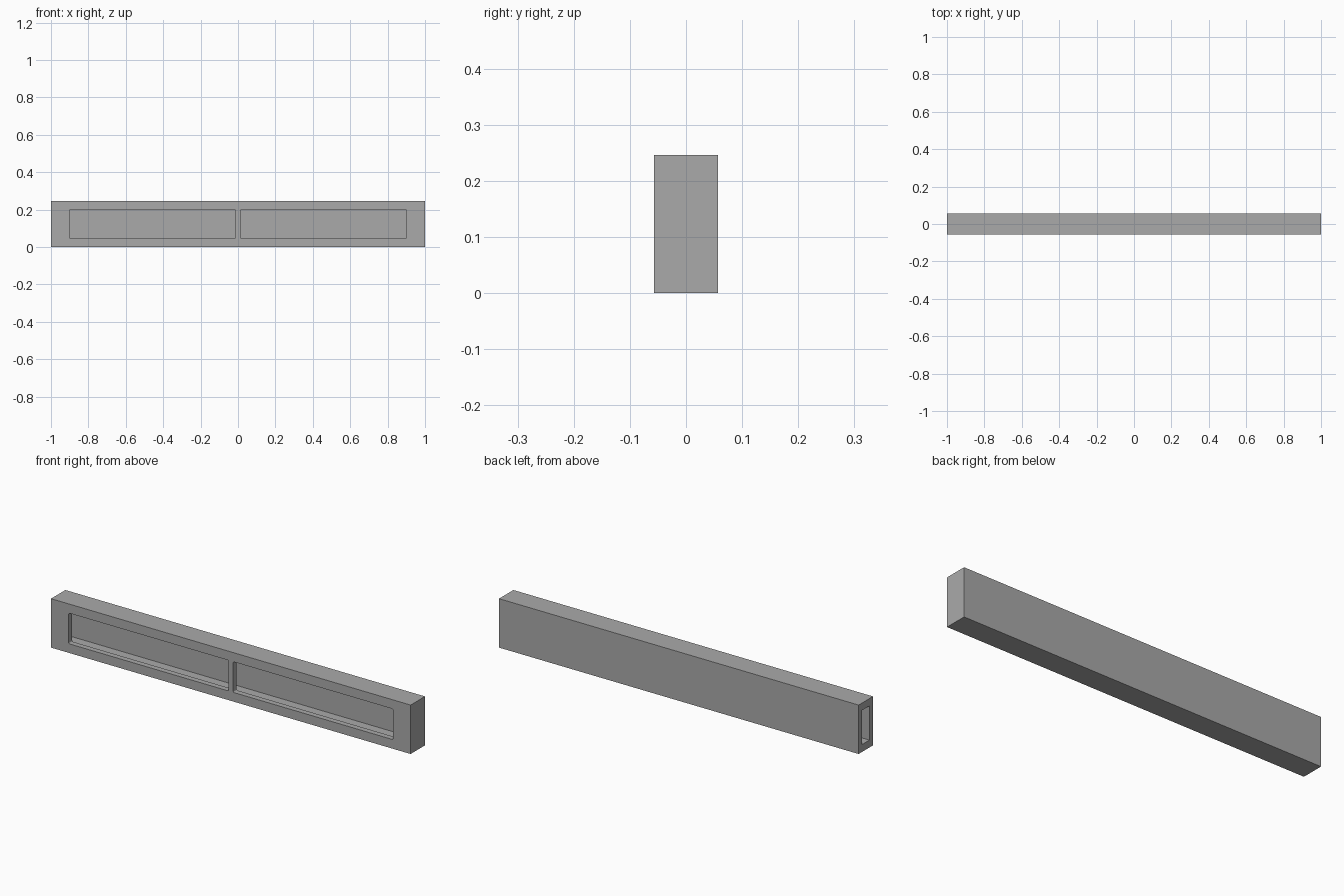
import bpy
import bmesh
from mathutils import Vector

cube = bpy.data.objects.get("Cube")
if cube:
    bpy.data.objects.remove(cube, do_unlink=True)

LENGTH, DEPTH, HEIGHT = 2.0, 0.114, 0.246
WALL = 0.028          # front, back and closed end
MID = HEIGHT / 2

# One plain grey for the whole housing
grey = bpy.data.materials.new("plain_grey")
grey.use_nodes = True
COLOUR = (0.40, 0.40, 0.40, 1)
grey.diffuse_color = COLOUR
grey.node_tree.nodes["Principled BSDF"].inputs["Base Color"].default_value = COLOUR


def box(name, low, high, round_y=0):
    """Box between two corners; round_y rounds the edges running along y."""
    low, high = Vector(low), Vector(high)
    bm = bmesh.new()
    bmesh.ops.create_cube(bm, size=1)
    bmesh.ops.scale(bm, vec=high - low, verts=bm.verts)
    bmesh.ops.translate(bm, vec=(low + high) / 2, verts=bm.verts)
    if round_y:
        edges = [e for e in bm.edges
                 if abs(e.verts[0].co.y - e.verts[1].co.y) > 0.001]
        bmesh.ops.bevel(bm, geom=edges, offset=round_y, segments=3,
                        profile=0.5, affect='EDGES')
    mesh = bpy.data.meshes.new(name)
    bm.to_mesh(mesh)
    bm.free()
    mesh.materials.append(grey)
    obj = bpy.data.objects.new(name, mesh)
    bpy.context.collection.objects.link(obj)
    return obj


def cut(target, cutter):
    mod = target.modifiers.new(cutter.name, 'BOOLEAN')
    mod.operation = 'DIFFERENCE'
    mod.solver = 'EXACT'
    mod.object = cutter
    cutter.hide_render = True
    cutter.hide_viewport = True
    cutter.display_type = 'WIRE'


# Outer housing
housing = box("housing", (-LENGTH / 2, -DEPTH / 2, 0),
              (LENGTH / 2, DEPTH / 2, HEIGHT))

# Long cavity, open at the right end and closed at the left end
inner_y, inner_z = DEPTH / 2 - WALL, 0.086
cut(housing, box("cavity_cutter", (-LENGTH / 2 - 0.1, -inner_y, MID - inner_z),
                 (LENGTH / 2 - WALL, inner_y, MID + inner_z)))

# Two long front openings with a narrow bar between them
for side, x0, x1 in (("right", -0.902, -0.013), ("left", 0.013, 0.902)):
    cut(housing, box(side + "_opening_cutter",
                     (x0, -DEPTH / 2 - 0.1, MID - 0.077),
                     (x1, 0, MID + 0.077), round_y=0.006))

# Apply the cuts, then remove the cutters
bpy.context.view_layer.update()
graph = bpy.context.evaluated_depsgraph_get()
result = bpy.data.meshes.new_from_object(housing.evaluated_get(graph))
cutters = [m.object for m in housing.modifiers]
housing.modifiers.clear()
housing.data = result
for cutter in cutters:
    bpy.data.objects.remove(cutter, do_unlink=True)
